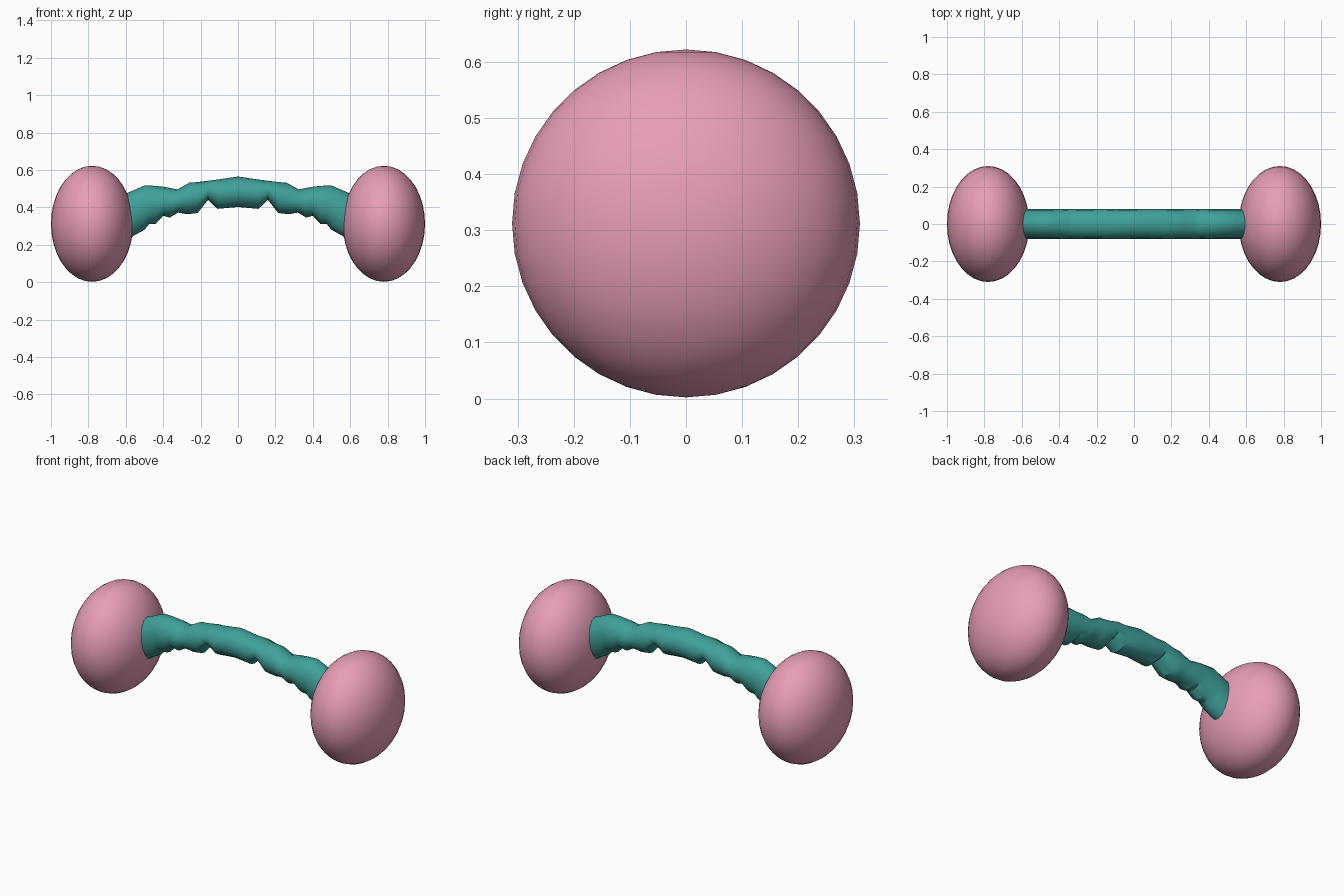
import bpy, math

if "Cube" in bpy.data.objects:
    bpy.data.objects.remove(bpy.data.objects["Cube"])


def material(name, color):
    m = bpy.data.materials.new(name)
    m.diffuse_color = (*color, 1)
    m.use_nodes = True
    m.node_tree.nodes["Principled BSDF"].inputs["Base Color"].default_value = m.diffuse_color
    return m


pink = material("pink", (0.80, 0.34, 0.47))
teal = material("teal", (0.05, 0.355, 0.32))

# Flattened round ends
for side, name in ((-1, "left_weight"), (1, "right_weight")):
    bpy.ops.mesh.primitive_uv_sphere_add(segments=36, ring_count=18, radius=1,
                                         location=(side * 0.78, 0, 0.312))
    ob = bpy.context.object
    ob.name = name
    ob.scale = (0.22, 0.31, 0.31)
    bpy.ops.object.transform_apply(location=False, rotation=False, scale=True)
    bpy.ops.object.shade_smooth()
    ob.data.materials.append(pink)

# Crumpled arched handle: top (x, z) and bottom (x, z) of each cross-section
half = [
    (-0.62, 0.460, -0.585, 0.225), (-0.59, 0.478, -0.56, 0.247),
    (-0.55, 0.495, -0.50, 0.280), (-0.50, 0.517, -0.475, 0.310),
    (-0.44, 0.515, -0.44, 0.312), (-0.385, 0.508, -0.40, 0.355),
    (-0.345, 0.50, -0.365, 0.345), (-0.325, 0.496, -0.32, 0.372),
    (-0.26, 0.532, -0.27, 0.363), (-0.22, 0.535, -0.215, 0.370),
    (-0.16, 0.542, -0.16, 0.440), (-0.10, 0.550, -0.11, 0.392),
    (0.0, 0.565, 0.0, 0.402),
]
sections = half + [(-a, b, -c, d) for a, b, c, d in reversed(half[:-1])]
N, R = 16, 0.08
verts, faces = [], []
for xt, zt, xb, zb in sections:
    for k in range(N):
        a = 2 * math.pi * k / N
        t = (1 + math.cos(a)) / 2
        verts.append((xb + (xt - xb) * t, R * math.sin(a), zb + (zt - zb) * t))
for i in range(len(sections) - 1):
    for k in range(N):
        n = (k + 1) % N
        faces.append((i * N + k, i * N + n, (i + 1) * N + n, (i + 1) * N + k))
faces.append(tuple(reversed(range(N))))
faces.append(tuple(range((len(sections) - 1) * N, len(sections) * N)))
mesh = bpy.data.meshes.new("handle")
mesh.from_pydata(verts, [], faces)
handle = bpy.data.objects.new("handle", mesh)
bpy.context.collection.objects.link(handle)
mesh.materials.append(teal)

# Consistent outward normals and soft shading with sharp creases
bpy.ops.object.select_all(action='DESELECT')
handle.select_set(True)
bpy.context.view_layer.objects.active = handle
bpy.ops.object.mode_set(mode='EDIT')
bpy.ops.mesh.select_all(action='SELECT')
bpy.ops.mesh.normals_make_consistent(inside=False)
bpy.ops.object.mode_set(mode='OBJECT')
bpy.ops.object.shade_smooth_by_angle(angle=math.radians(40))
